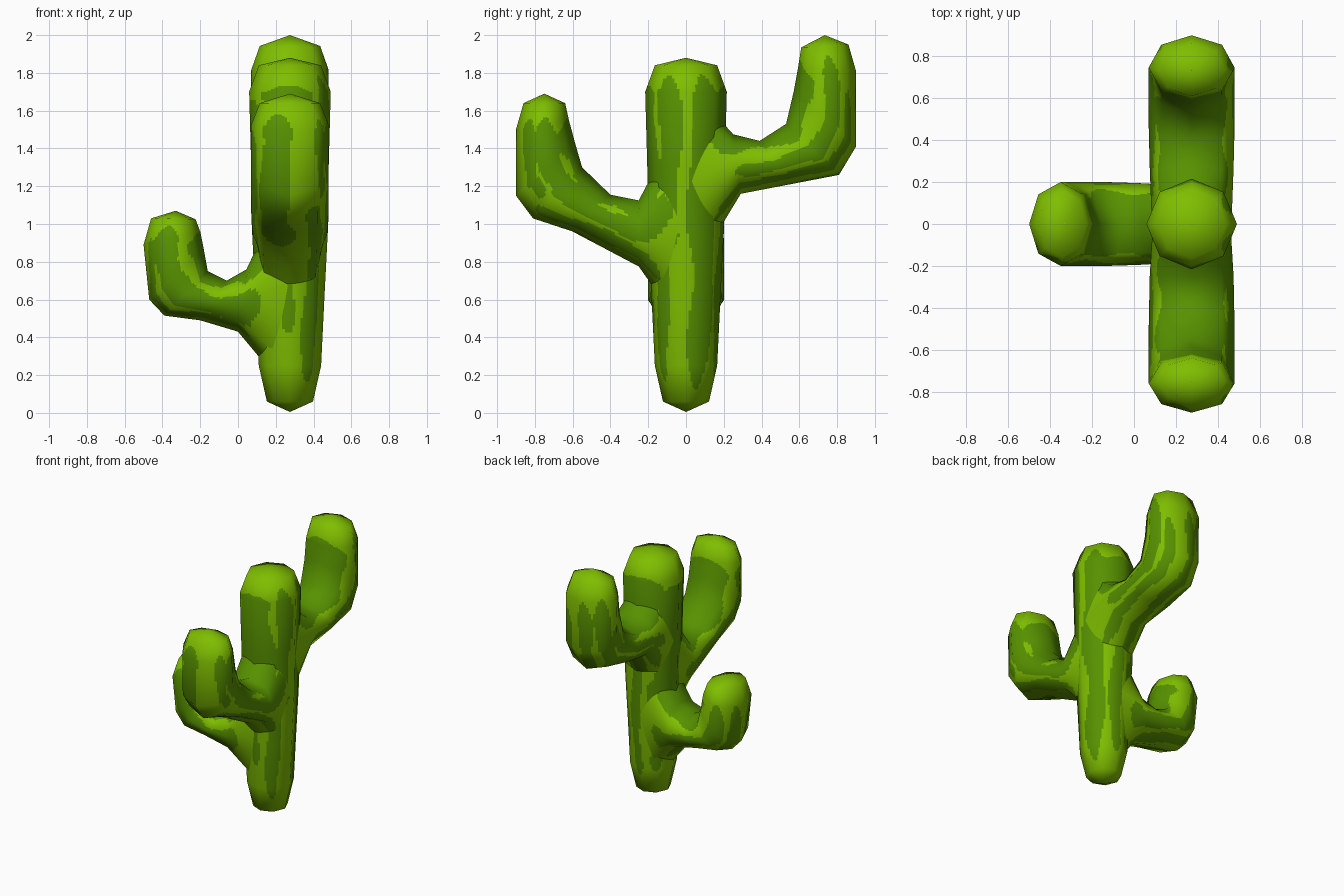
import bpy, math
from mathutils import Vector

if "Cube" in bpy.data.objects:
    bpy.data.objects.remove(bpy.data.objects["Cube"])

def material(name, rgb):
    m = bpy.data.materials.new(name)
    m.diffuse_color = (*rgb, 1)
    m.use_nodes = True
    m.node_tree.nodes["Principled BSDF"].inputs["Base Color"].default_value = m.diffuse_color
    return m

LIGHT = material("light green", (0.212, 0.515, 0.0))
DARK = material("dark green", (0.095, 0.285, 0.0))
SIDES, CU, CV = 8, 9, 18         # octagonal section, cuts per facet
AXIS_X = 0.275                   # trunk position

def is_dark(deg, v, bands, phase):
    """True inside a painted streak: (angle, half width, from, to), tapered and wavy."""
    for angle, half, lo, hi in bands:
        if lo < v < hi:
            s = (v - lo) / (hi - lo)
            taper = min(1, 3.5 * math.sqrt(s * (1 - s)))
            centre = angle + 5 * math.sin(13 * v + phase + angle)
            width = half * taper * (1 + 0.15 * math.sin(21 * v + angle))
            if abs((deg - centre + 180) % 360 - 180) < width:
                return 1
    return 0

def limb(name, rings, direction, bands, phase, open_start):
    """Loft of octagonal rings: (outer point, inner point, half width), points are (reach, z)."""
    d = Vector((*direction, 0))
    side = Vector((0, 0, 1)).cross(d)
    def at(p):
        return Vector((AXIS_X, 0, p[1])) + d * p[0]
    centres = [(at(a) + at(b)) / 2 for a, b, w in rings]
    P = []
    for (a, b, w), c in zip(rings, centres):
        ax = (at(a) - at(b)) / 2
        P.append([c + ax * math.cos(t) + side * w * math.sin(t)
                  for t in (2 * math.pi * k / SIDES for k in range(SIDES))])
    # smooth normals of the coarse cage
    last = len(rings) - 1
    N = []
    for i, row in enumerate(P):
        if i == last or (i == 0 and not open_start):
            n = (centres[i] - centres[i - 1 if i else 1]).normalized()
            N.append([n] * SIDES)
            continue
        lo, hi = P[max(i - 1, 0)], P[i + 1]
        ns = []
        for k in range(SIDES):
            around = row[(k + 1) % SIDES] - row[k - 1]
            up = (hi[k] - row[k]).normalized()
            if i:
                up += (row[k] - lo[k]).normalized()
            ns.append(around.cross(up).normalized())
        N.append(ns)
    # fine grid lying on the flat cage facets
    cols = SIDES * CU
    verts, norms, dist = [], [], []
    run = 0
    for i in range(last):
        step = (centres[i + 1] - centres[i]).length
        for s in range(CV + (i == last - 1)):
            f = s / CV
            dist.append(run + step * f)
            for j in range(cols):
                k, g = j // CU, (j % CU) / CU
                k2 = (k + 1) % SIDES
                def mix(T):
                    return T[i][k].lerp(T[i][k2], g).lerp(T[i + 1][k].lerp(T[i + 1][k2], g), f)
                verts.append(mix(P))
                norms.append(mix(N).normalized())
        run += step
    faces, mats = [], []
    for r in range(len(dist) - 1):
        for j in range(cols):
            j2 = (j + 1) % cols
            faces.append((r * cols + j, r * cols + j2, (r + 1) * cols + j2, (r + 1) * cols + j))
            mats.append(is_dark(360 * (j + 0.5) / cols, dist[r] / run, bands, phase))
    me = bpy.data.meshes.new(name)
    me.from_pydata(verts, [], faces)
    me.materials.append(LIGHT)
    me.materials.append(DARK)
    me.polygons.foreach_set("material_index", mats)
    me.shade_smooth()
    me.normals_split_custom_set_from_vertices(norms)
    ob = bpy.data.objects.new(name, me)
    bpy.context.collection.objects.link(ob)

# trunk: (radius, height)
profile = [(0, 0.005), (0.122, 0.06), (0.165, 0.25), (0.182, 0.6), (0.2, 0.95),
           (0.205, 1.3), (0.216, 1.7), (0.165, 1.84), (0, 1.88)]
limb("trunk", [((r, z), (-r, z), r) for r, z in profile], (1, 0),
     [(28, 22, 0.06, 0.95), (-28, 17, 0.45, 0.95), (-48, 16, 0.08, 0.55), (270, 42, 0.6, 0.92),
      (262, 15, 0.22, 0.6), (90, 44, 0.55, 0.92), (82, 15, 0.1, 0.62), (130, 14, 0.12, 0.5),
      (180, 45, 0.42, 0.88), (215, 14, 0.25, 0.5)], 0.4, False)

# tall rear arm
limb("rear_arm", [((0, 0.68), (0, 1.75), 0.19), ((0.29, 1.16), (0.25, 1.475), 0.2),
                  ((0.55, 1.21), (0.39, 1.44), 0.205), ((0.81, 1.26), (0.53, 1.53), 0.205),
                  ((0.9, 1.41), (0.57, 1.7), 0.205), ((0.9, 1.81), (0.592, 1.82), 0.205),
                  ((0.86, 1.95), (0.61, 1.935), 0.16), ((0.735, 2.0), (0.735, 2.0), 0)],
     (0, 1), [(180, 58, -0.3, 0.9), (280, 15, 0.2, 0.92), (318, 13, 0.1, 0.8),
              (10, 14, 0.1, 0.85), (55, 18, 0.1, 0.88), (95, 14, 0.1, 0.7)], 1.5, True)

# middle front arm
limb("front_arm", [((0, 0.42), (0, 1.6), 0.185), ((0.25, 0.775), (0.25, 1.125), 0.2),
                   ((0.6, 0.96), (0.4, 1.155), 0.205), ((0.81, 1.03), (0.55, 1.3), 0.205),
                   ((0.9, 1.15), (0.585, 1.42), 0.205), ((0.9, 1.5), (0.62, 1.55), 0.205),
                   ((0.86, 1.64), (0.64, 1.64), 0.16), ((0.75, 1.69), (0.75, 1.69), 0)],
     (0, -1), [(180, 56, -0.3, 0.88), (98, 22, 0.05, 0.9), (45, 16, 0.1, 0.6), (60, 12, 0.6, 0.9),
               (-25, 26, 0.3, 0.92), (-85, 16, 0.1, 0.85)], 3.0, True)

# low side arm
limb("side_arm", [((0, 0.1), (0, 1.25), 0.18), ((0.275, 0.43), (0.23, 0.76), 0.195),
                  ((0.475, 0.49), (0.335, 0.70), 0.2), ((0.665, 0.515), (0.435, 0.75), 0.2),
                  ((0.745, 0.6), (0.455, 0.86), 0.2), ((0.775, 0.89), (0.475, 0.96), 0.2),
                  ((0.735, 1.03), (0.5, 1.025), 0.16), ((0.605, 1.07), (0.605, 1.07), 0)],
     (-1, 0), [(180, 52, 0.0, 0.85), (78, 26, 0.15, 0.92), (30, 14, 0.2, 0.88),
               (-25, 16, 0.15, 0.85), (-75, 20, 0.1, 0.85)], 4.4, True)
